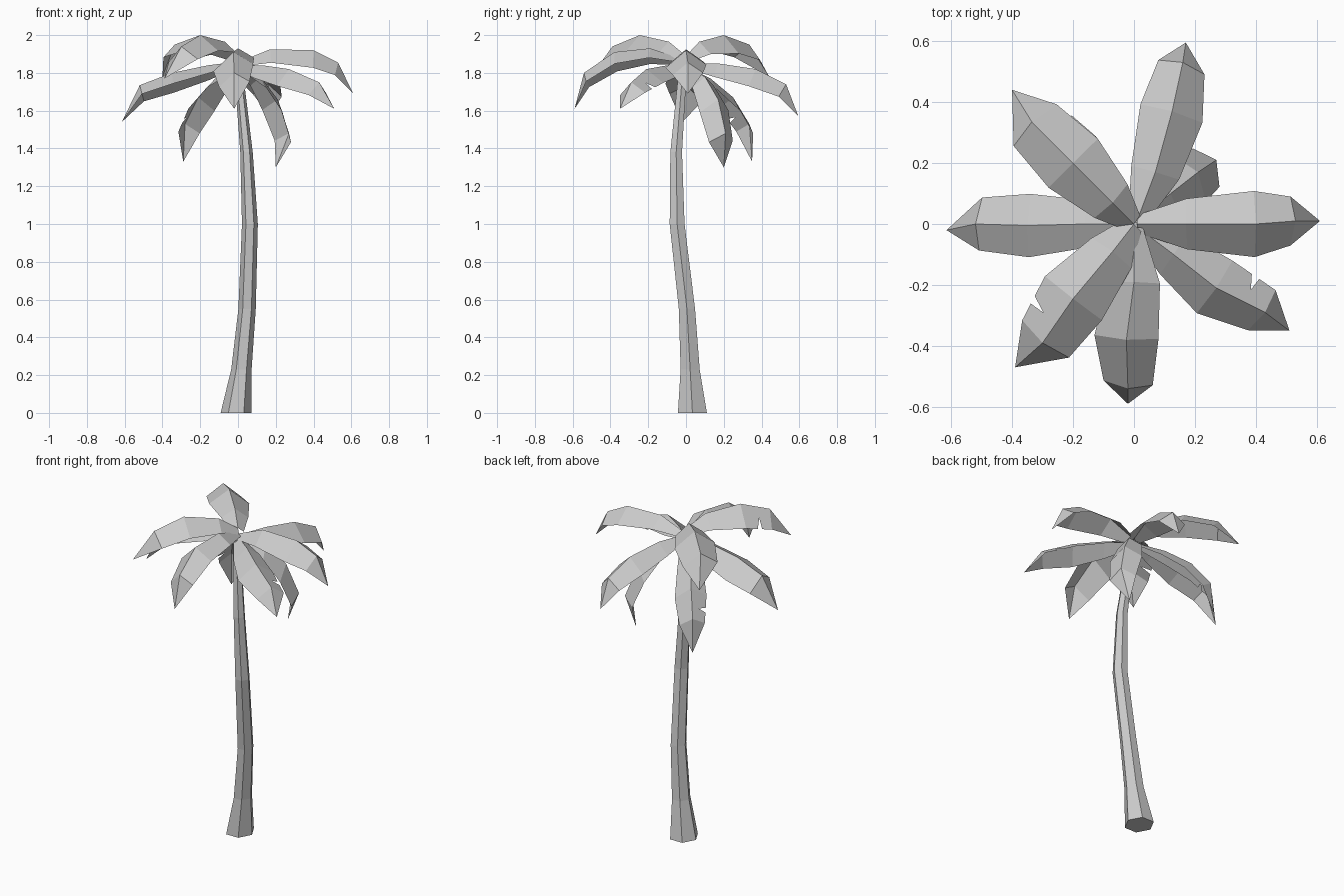
import bpy
from math import cos, sin, pi
from mathutils import Vector

if "Cube" in bpy.data.objects:
    bpy.data.objects.remove(bpy.data.objects["Cube"])

UP = Vector((0, 0, 1))


def make_object(name, verts, faces):
    mesh = bpy.data.meshes.new(name)
    mesh.from_pydata([tuple(v) for v in verts], [], faces)
    mesh.update()
    obj = bpy.data.objects.new(name, mesh)
    bpy.context.collection.objects.link(obj)
    return obj


# Trunk: six-sided tube through bent rings (x, y, z, radius)
rings = [(-0.01, 0.034, 0, 0.082), (0.018, 0.022, 0.23, 0.054),
         (0.048, 0.005, 0.55, 0.046), (0.063, -0.047, 1.0, 0.042),
         (0.045, -0.052, 1.38, 0.033), (0.0, -0.015, 1.84, 0.022)]
verts, faces = [], []
for x, y, z, r in rings:
    for k in range(6):
        a = k * pi / 3
        verts.append((x + r * cos(a), y + 1.08 * r * sin(a), z))
for i in range(len(rings) - 1):
    for k in range(6):
        n = (k + 1) % 6
        faces.append((i * 6 + k, i * 6 + n, i * 6 + 6 + n, i * 6 + 6 + k))
top = (len(rings) - 1) * 6
faces += [tuple(range(5, -1, -1)), tuple(range(top, top + 6))]
make_object("trunk", verts, faces)

# Half width of a frond along its length
WIDTHS = [(0, 0.03), (0.28, 0.093), (0.58, 0.11), (0.82, 0.068), (1, 0)]


def half_width(t):
    for (t0, w0), (t1, w1) in zip(WIDTHS, WIDTHS[1:]):
        if t <= t1:
            return w0 + (w1 - w0) * (t - t0) / (t1 - t0)
    return 0


def frond(name, ridge, notch=0, scale=1.0, roll=0.1, lean=0.5):
    """Folded leaf along a ridge line, optionally torn on one side (+1 / -1)."""
    pts = [Vector(p) for p in ridge]
    n = len(pts)
    dist = [0]
    for a, b in zip(pts, pts[1:]):
        dist.append(dist[-1] + (b - a).length)
    out = pts[-2] - pts[0]
    out.z = 0
    side = out.normalized().cross(UP)
    verts, faces = list(pts), []
    for s in (1, -1):
        edge = []
        for i in range(n - 1):
            tangent = (pts[i + 1] - pts[max(i - 1, 0)]).normalized()
            down = tangent.cross(side)
            if down.z > 0:
                down = -down
            down = (down * lean - UP).normalized()
            w = half_width(dist[i] / dist[-1]) * scale
            edge.append(len(verts))
            verts.append(pts[i] + side * s * w + down * w * 0.78 * (1 + s * roll))
        for i in range(n - 2):
            loop = [i, edge[i], edge[i + 1], i + 1]
            if s == notch and i == n - 3:
                e0, e1 = verts[edge[i]], verts[edge[i + 1]]
                inner = e0.lerp(e1, 0.55).lerp(pts[i].lerp(pts[i + 1], 0.6), 0.5)
                k = len(verts)
                verts += [e0.lerp(e1, 0.45), inner, e0.lerp(e1, 0.62)]
                loop = [i, edge[i], k, k + 1, k + 2, edge[i + 1], i + 1]
            faces.append(loop if s > 0 else loop[::-1])
        tip = [n - 2, edge[-1], n - 1]
        faces.append(tip if s > 0 else tip[::-1])
    make_object(name, verts, faces)


# Crown of fronds, each given by its ridge line
frond("frond_right", [(0.01, 0, 1.86), (0.17, 0, 1.925), (0.40, 0, 1.92),
                      (0.53, 0.01, 1.855), (0.61, 0.01, 1.69)])
frond("frond_left", [(0, 0, 1.86), (-0.16, 0, 1.84), (-0.35, -0.005, 1.80),
                     (-0.52, 0.0, 1.735), (-0.615, -0.02, 1.54)], roll=0.3)
frond("frond_front", [(0, -0.01, 1.87), (0, -0.19, 1.93), (-0.025, -0.38, 1.91),
                      (-0.02, -0.54, 1.80), (-0.02, -0.59, 1.61)], roll=0.25)
frond("frond_back", [(0.01, 0.01, 1.85), (0.07, 0.17, 1.85), (0.125, 0.37, 1.82),
                     (0.16, 0.53, 1.74), (0.17, 0.595, 1.57)])
frond("frond_back_left", [(0, 0, 1.89), (-0.07, 0.07, 1.965), (-0.2, 0.2, 2.0),
                          (-0.335, 0.335, 1.95), (-0.40, 0.44, 1.78)], scale=1.12)
frond("frond_front_left", [(0, 0, 1.89), (-0.07, -0.09, 1.965), (-0.2, -0.245, 2.0),
                           (-0.30, -0.39, 1.94), (-0.39, -0.47, 1.77)], 1, 1.14)
frond("frond_front_right", [(0.01, -0.01, 1.84), (0.13, -0.1, 1.84), (0.27, -0.21, 1.82),
                            (0.43, -0.29, 1.75), (0.51, -0.35, 1.61)], -1)
frond("frond_low_right", [(0.01, 0.01, 1.83), (0.12, 0.1, 1.78), (0.21, 0.17, 1.66),
                          (0.27, 0.21, 1.48), (0.2, 0.2, 1.30)], scale=0.9, lean=1)
frond("frond_low_left", [(0, 0.01, 1.83), (-0.12, 0.13, 1.77), (-0.21, 0.25, 1.67),
                         (-0.28, 0.335, 1.53), (-0.29, 0.35, 1.33)], -1, 0.85, lean=1)
